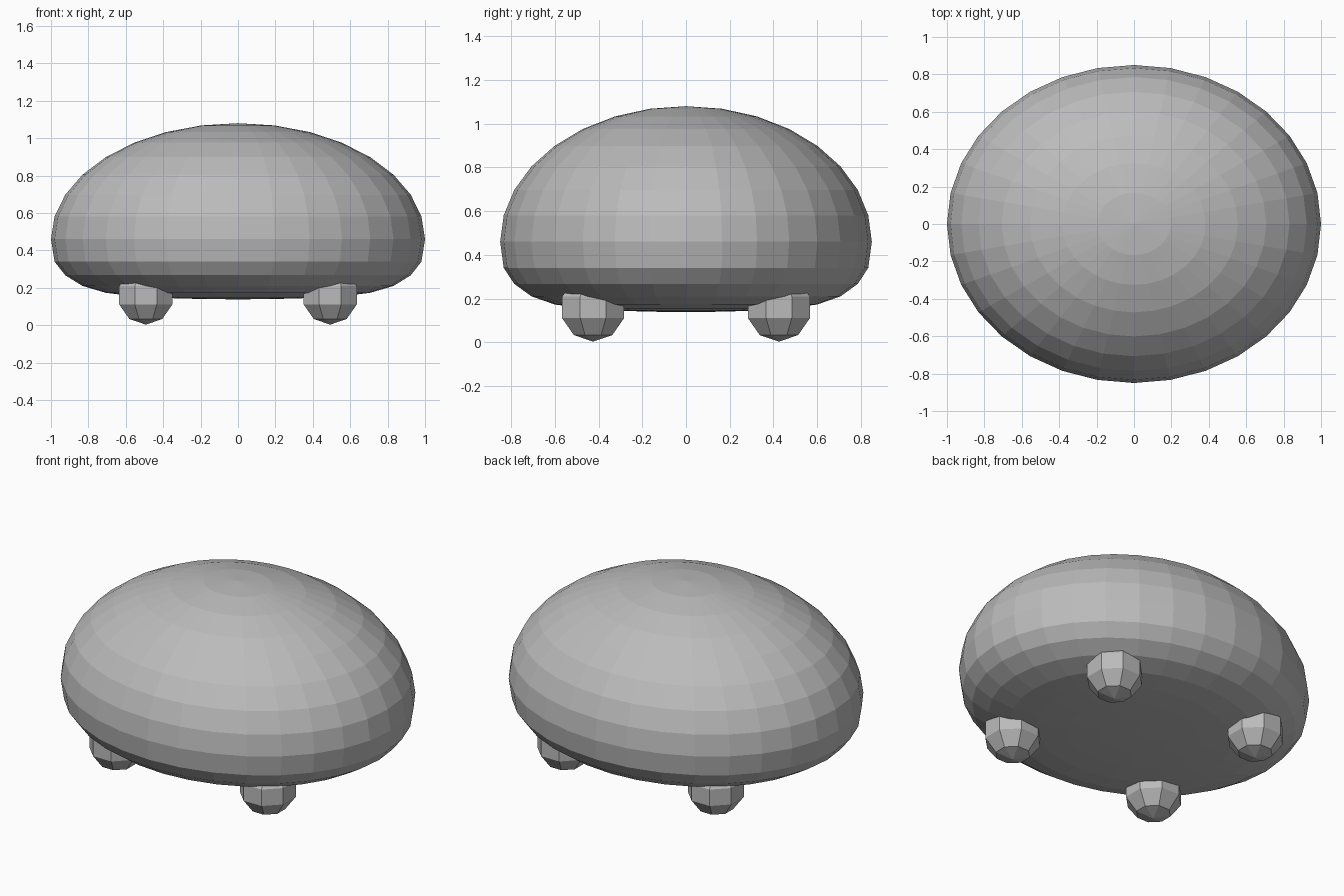
import bpy, bmesh, math

if "Cube" in bpy.data.objects:
    bpy.data.objects.remove(bpy.data.objects["Cube"])

grey = bpy.data.materials.new("plain grey")
grey.diffuse_color = (0.5, 0.5, 0.5, 1)
grey.use_nodes = True
grey.node_tree.nodes["Principled BSDF"].inputs["Base Color"].default_value = grey.diffuse_color


def lathe(name, profile, centre, sx, sy, segs, turn=0.0):
    """Flat-shaded solid from (radius, z) rings; first and last points are poles."""
    bm = bmesh.new()
    cx, cy = centre
    low = bm.verts.new((cx, cy, profile[0][1]))
    high = bm.verts.new((cx, cy, profile[-1][1]))
    rings = []
    for r, z in profile[1:-1]:
        rings.append([bm.verts.new((cx + sx * r * math.cos(turn + math.tau * i / segs),
                                    cy + sy * r * math.sin(turn + math.tau * i / segs), z))
                      for i in range(segs)])
    for i in range(segs):
        j = (i + 1) % segs
        bm.faces.new((low, rings[0][j], rings[0][i]))
        bm.faces.new((high, rings[-1][i], rings[-1][j]))
        for a, b in zip(rings, rings[1:]):
            bm.faces.new((a[i], a[j], b[j], b[i]))
    mesh = bpy.data.meshes.new(name)
    bm.to_mesh(mesh)
    bm.free()
    mesh.materials.append(grey)
    obj = bpy.data.objects.new(name, mesh)
    bpy.context.collection.objects.link(obj)
    return obj


# Domed body: ellipsoid with a flattened underside
under = [0.138, 0.14, 0.145, 0.155, 0.173, 0.21, 0.267, 0.34]
profile = []
for k in range(17):
    lat = math.radians(-90 + 11.25 * k)
    z = under[k] if k < 8 else 0.46 + 0.62 * math.sin(lat)
    profile.append((math.cos(lat), z))
lathe("body", profile, (0, 0), 1.0, 0.85, 32)

# Four stubby feet
foot = []
for k in range(6):
    lat = math.radians(-90 + 36 * k)
    foot.append((math.cos(lat), 0.16 + 0.157 * math.sin(lat)))
for sx, side in ((-1, "left"), (1, "right")):
    for sy, end in ((-1, "front"), (1, "back")):
        lathe(f"{end}_{side}_foot", foot, (sx * 0.493, sy * 0.425),
              0.162, 0.162, 8, math.pi / 8)
